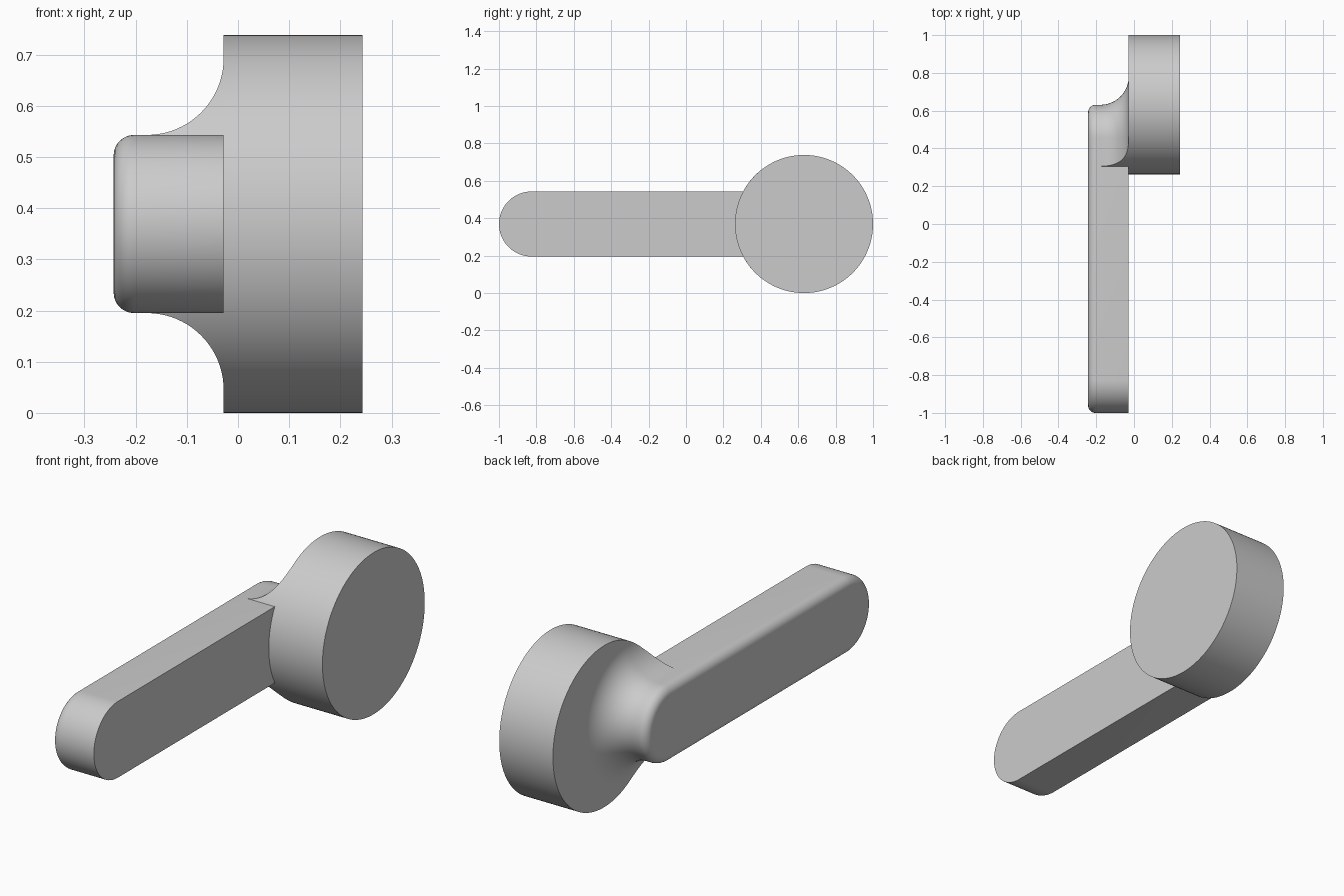
import bpy, bmesh
from math import pi, sin, cos, asin, sqrt

cube = bpy.data.objects.get("Cube")
if cube:
    bpy.data.objects.remove(cube)

# Main dimensions
MID_Z = 0.369
ROSE_Y, ROSE_R = 0.631, 0.369
INNER_X, OUTER_X, ROSE_X = -0.028, -0.243, 0.243
HALF = 0.174
BACK_Y, FRONT_Y = 0.457, -0.826
EDGE, FLARE = 0.04, 0.15

metal = bpy.data.materials.new("satin_grey")
metal.use_nodes = True
grey = (0.6, 0.6, 0.6, 1)
metal.diffuse_color = grey
metal.node_tree.nodes["Principled BSDF"].inputs["Base Color"].default_value = grey


def arc(cy, r, start, end, steps):
    """Arc of (y, z) points around the middle height."""
    angles = [start + (end - start) * i / steps for i in range(steps + 1)]
    return [(cy + r * cos(a), MID_Z + r * sin(a)) for a in angles]


def loft(name, layers):
    """Skin matching (x, outline) layers and cap both ends."""
    bm = bmesh.new()
    rings = [[bm.verts.new((x, y, z)) for y, z in outline] for x, outline in layers]
    for a, b in zip(rings, rings[1:]):
        n = len(a)
        for i in range(n):
            j = (i + 1) % n
            bm.faces.new((a[i], a[j], b[j], b[i]))
    bm.faces.new(rings[0])
    bm.faces.new(rings[-1])
    bmesh.ops.recalc_face_normals(bm, faces=bm.faces)
    mesh = bpy.data.meshes.new(name)
    bm.to_mesh(mesh)
    bm.free()
    mesh.materials.append(metal)
    obj = bpy.data.objects.new(name, mesh)
    bpy.context.collection.objects.link(obj)
    bpy.ops.object.select_all(action='DESELECT')
    obj.select_set(True)
    bpy.context.view_layer.objects.active = obj
    bpy.ops.object.shade_smooth_by_angle(angle=pi / 6)
    return obj


def bar_outline(r):
    return arc(BACK_Y, r, -pi / 2, pi / 2, 40) + arc(FRONT_Y, r, pi / 2, 3 * pi / 2, 40)


def neck_outline(r):
    # Rounded back, straight sides, front following the round plate
    a = asin(r / ROSE_R)
    return arc(BACK_Y, r, -pi / 2, pi / 2, 40) + arc(ROSE_Y, ROSE_R, pi - a, pi + a, 32)


# Round mounting plate
circle = arc(ROSE_Y, ROSE_R, 0, 2 * pi, 128)[:-1]
loft("mounting_plate", [(INNER_X, circle), (ROSE_X, circle)])

# Lever bar with its outer rim rounded over
rim = [i * pi / 16 for i in range(9)]
bar = [(OUTER_X + EDGE * (1 - sin(t)), bar_outline(HALF - EDGE * (1 - cos(t)))) for t in reversed(rim)]
loft("lever_bar", bar + [(INNER_X, bar_outline(HALF))])

# Flared neck blending the bar into the plate
curve = [i * pi / 40 for i in range(21)]
loft("flared_neck", [(INNER_X - FLARE * (1 - sin(t)), neck_outline(HALF + FLARE * (1 - cos(t))))
                     for t in curve])
